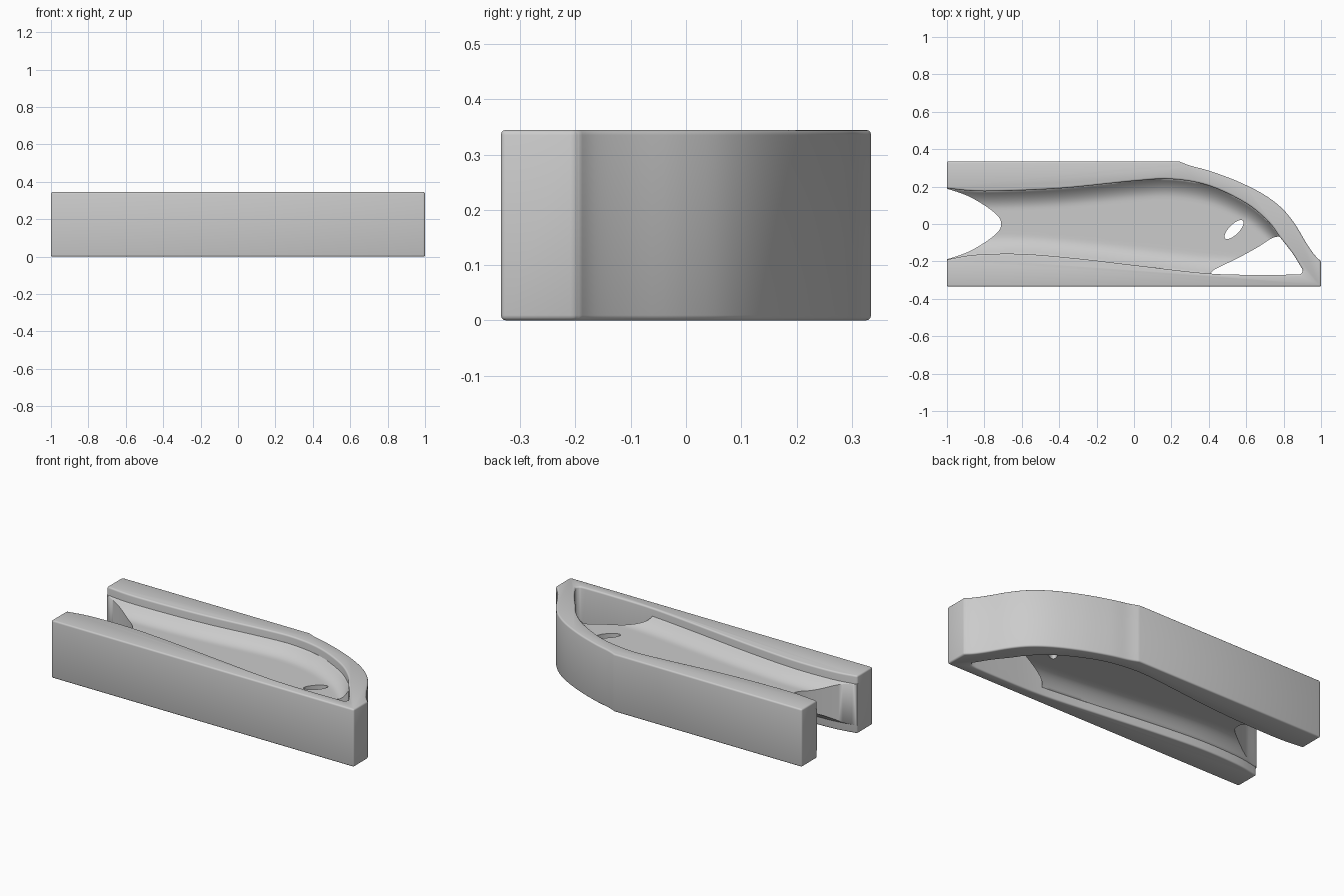
import bpy, bmesh, math
from mathutils import Vector

cube = bpy.data.objects.get("Cube")
if cube:
    bpy.data.objects.remove(cube, do_unlink=True)

HEIGHT = 0.345
MID = HEIGHT / 2

grey = bpy.data.materials.new("plain grey")
grey.use_nodes = True
COLOUR = (0.6, 0.6, 0.6, 1)
grey.diffuse_color = COLOUR
grey.node_tree.nodes["Principled BSDF"].inputs["Base Color"].default_value = COLOUR


def spline(pts, steps=5):
    """Smooth curve through 2D points."""
    p = [Vector(q) for q in pts]
    p = [2 * p[0] - p[1]] + p + [2 * p[-1] - p[-2]]
    out = []
    for a, b, c, d in zip(p, p[1:], p[2:], p[3:]):
        for i in range(steps):
            t = i / steps
            out.append(0.5 * (2 * b + (c - a) * t + (2 * a - 5 * b + 4 * c - d) * t ** 2
                              + (3 * b - a - 3 * c + d) * t ** 3))
    return out + [p[-2]]


def value_at(curve, x):
    """Height of a left-to-right curve at x."""
    for a, b in zip(curve, curve[1:]):
        if x <= b.x:
            return a.y + (b.y - a.y) * (x - a.x) / (b.x - a.x)
    return curve[-1].y


def finish(bm, name):
    bmesh.ops.recalc_face_normals(bm, faces=bm.faces)
    mesh = bpy.data.meshes.new(name)
    bm.to_mesh(mesh)
    bm.free()
    mesh.materials.append(grey)
    ob = bpy.data.objects.new(name, mesh)
    bpy.context.collection.objects.link(ob)
    return ob


def prism(name, outline, z0, z1):
    bm = bmesh.new()
    face = bm.faces.new([bm.verts.new((p[0], p[1], z0)) for p in outline])
    top = bmesh.ops.extrude_face_region(bm, geom=[face])["geom"]
    bmesh.ops.translate(bm, vec=(0, 0, z1 - z0),
                        verts=[v for v in top if isinstance(v, bmesh.types.BMVert)])
    return finish(bm, name)


def apply_modifiers(ob, angle):
    bpy.ops.object.select_all(action='DESELECT')
    ob.select_set(True)
    bpy.context.view_layer.objects.active = ob
    for m in list(ob.modifiers):
        bpy.ops.object.modifier_apply(modifier=m.name)
    bpy.ops.object.shade_smooth_by_angle(angle=math.radians(angle))


# Wall outlines, seen from above
nose = spline([(1, -0.2), (0.965, -0.165), (0.92, -0.1), (0.86, 0), (0.79, 0.085),
               (0.69, 0.16), (0.55, 0.23), (0.4, 0.285), (0.3, 0.312), (0.24, 0.335)])
back_inner = spline([(-1, 0.19), (-0.8, 0.175), (-0.4, 0.19), (0, 0.23), (0.2, 0.24), (0.4, 0.205),
                     (0.6, 0.11), (0.72, 0.01), (0.78, -0.07), (0.85, -0.16), (0.905, -0.25)])
front_inner = spline([(-1, -0.19), (-0.85, -0.165), (-0.6, -0.16), (-0.3, -0.185),
                      (0, -0.22), (0.4, -0.265), (0.7, -0.272), (0.89, -0.27)])

# Outer frame: straight front wall, curved nose and straight back wall
frame = prism("outer_frame", [(-1, -0.335), (1, -0.335)] + nose + [(-1, 0.335)]
              + back_inner + front_inner[::-1], 0, HEIGHT)
bevel = frame.modifiers.new("rounded edges", 'BEVEL')
bevel.width = 0.014
bevel.segments = 3
bevel.limit_method = 'ANGLE'
bevel.angle_limit = math.radians(40)
apply_modifiers(frame, 50)

# Web: mid-height panel that flares into the walls
COLS, ROWS, INSET = 70, 36, 0.015
bm = bmesh.new()
sheets = {1: [], -1: []}
for i in range(COLS + 1):
    x = -1 + 1.86 * i / COLS
    lo, hi = value_at(front_inner, x) - INSET, value_at(back_inner, x) + INSET
    for side, sheet in sheets.items():
        column = []
        for j in range(ROWS + 1):
            y = lo + (hi - lo) * (0.5 - 0.5 * math.cos(math.pi * j / ROWS))
            gap = max(0, min(y - lo, hi - y) - INSET)
            half = 0.065 + 0.06 * max(0, 1 - gap / 0.1) ** 2
            column.append(bm.verts.new((x, y, MID + side * half)))
        sheet.append(column)
for sheet in sheets.values():
    for a, b in zip(sheet, sheet[1:]):
        for j in range(ROWS):
            bm.faces.new((a[j], a[j + 1], b[j + 1], b[j]))
top, low = sheets[1], sheets[-1]
for i in range(COLS):
    for j in (0, ROWS):
        bm.faces.new((top[i][j], top[i + 1][j], low[i + 1][j], low[i][j]))
for i in (0, COLS):
    for j in range(ROWS):
        bm.faces.new((top[i][j], top[i][j + 1], low[i][j + 1], low[i][j]))
web = finish(bm, "web_panel")

# Openings: notch at the open end, corner triangle and small slot
notch = spline([(-1.02, 0.195), (-0.9, 0.155), (-0.8, 0.1), (-0.73, 0.045), (-0.71, 0),
                (-0.73, -0.045), (-0.8, -0.1), (-0.9, -0.155), (-1.02, -0.195)])
notch = [(-1.2, 0.25), (-1.02, 0.25)] + notch + [(-1.02, -0.25), (-1.2, -0.25)]
triangle = spline([(0.41, -0.262), (0.44, -0.238), (0.55, -0.185), (0.66, -0.125),
                   (0.73, -0.08), (0.765, -0.068), (0.8, -0.07)])
triangle += [(1.1, -0.07), (1.1, -0.4), (0.41, -0.4)]
slot = []
for i in range(24):
    a = 2 * math.pi * i / 24
    u, v = 0.068 * math.cos(a), 0.027 * math.sin(a)
    slot.append((0.535 + 0.7 * (u - v), -0.03 + 0.7 * (u + v)))
cutters = []
for name, outline in (("notch", notch), ("triangle", triangle), ("slot", slot)):
    cutter = prism(name + "_cutter", outline, -0.1, 0.5)
    cutter.hide_render = True
    cut = web.modifiers.new(name, 'BOOLEAN')
    cut.operation = 'DIFFERENCE'
    cut.object = cutter
    cutters.append(cutter)
apply_modifiers(web, 45)
for cutter in cutters:
    bpy.data.objects.remove(cutter, do_unlink=True)
